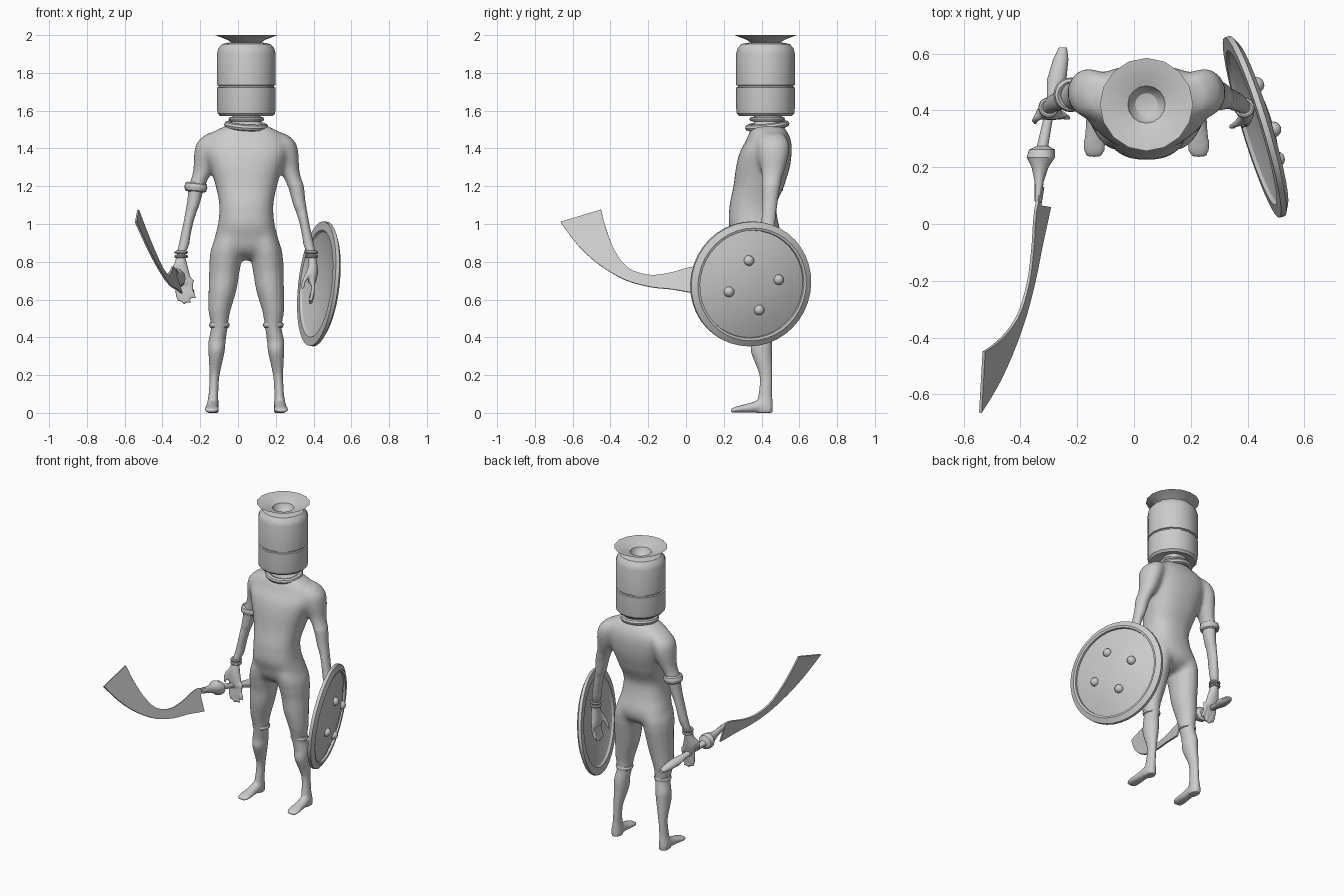
import bpy, bmesh, math
from mathutils import Vector, Matrix

if "Cube" in bpy.data.objects:
    bpy.data.objects.remove(bpy.data.objects["Cube"])

CX = 0.044  # body mirror plane
grey = bpy.data.materials.new("plain_grey")
grey.diffuse_color = (0.6, 0.6, 0.6, 1)
grey.use_nodes = True
grey.node_tree.nodes["Principled BSDF"].inputs["Base Color"].default_value = grey.diffuse_color


def finish(bm, name, angle=40):
    bmesh.ops.recalc_face_normals(bm, faces=bm.faces)
    me = bpy.data.meshes.new(name)
    bm.to_mesh(me)
    bm.free()
    ob = bpy.data.objects.new(name, me)
    bpy.context.collection.objects.link(ob)
    me.materials.append(grey)
    activate(ob)
    bpy.ops.object.shade_smooth_by_angle(angle=math.radians(angle))
    return ob


def activate(ob):
    bpy.ops.object.select_all(action='DESELECT')
    ob.select_set(True)
    bpy.context.view_layer.objects.active = ob


def smooth_path(rings, steps=5):
    """Catmull-Rom refinement of a list of tuples."""
    out = []
    for i in range(len(rings) - 1):
        p = [rings[max(0, min(len(rings) - 1, i + k))] for k in (-1, 0, 1, 2)]
        for j in range(steps):
            t = j / steps
            out.append(tuple(0.5 * (2 * b + (c - a) * t + (2 * a - 5 * b + 4 * c - d) * t * t
                                    + (3 * b - a - 3 * c + d) * t ** 3) for a, b, c, d in zip(*p)))
    return out + [rings[-1]]


def loft(bm, rings, axis='z', n=16, power=1.0):
    """Closed tube through elliptical rings (x, y, z, r1, r2) lying across the axis."""
    rows = []
    for x, y, z, a, b in rings:
        row = []
        for i in range(n):
            c, s = (math.copysign(abs(f(2 * math.pi * i / n)) ** power, f(2 * math.pi * i / n))
                    for f in (math.cos, math.sin))
            off = (a * c, b * s, 0) if axis == 'z' else (a * c, 0, b * s)
            row.append(bm.verts.new(Vector((x, y, z)) + Vector(off)))
        rows.append(row)
    for p, q in zip(rows, rows[1:]):
        for i in range(n):
            j = (i + 1) % n
            bm.faces.new((p[i], p[j], q[j], q[i]))
    bm.faces.new(rows[0][::-1])
    bm.faces.new(rows[-1])


def lathe(name, profile, n, mat, angle=40):
    bm = bmesh.new()
    vs = [bm.verts.new((r, 0, h)) for r, h in profile]
    es = [bm.edges.new(e) for e in zip(vs, vs[1:])]
    bmesh.ops.spin(bm, geom=vs + es, cent=(0, 0, 0), axis=(0, 0, 1),
                   angle=2 * math.pi, steps=n, use_merge=True)
    bmesh.ops.remove_doubles(bm, verts=bm.verts, dist=0.0005)
    bm.transform(mat)
    return finish(bm, name, angle)


def band(name, loc, major, minor, tilt=(0, 0, 0), squash=1.0):
    bpy.ops.mesh.primitive_torus_add(location=loc, rotation=tilt, major_radius=major,
                                     minor_radius=minor, major_segments=20, minor_segments=8)
    ob = bpy.context.object
    ob.name = name
    ob.scale.z = squash
    ob.data.materials.append(grey)
    bpy.ops.object.shade_smooth_by_angle(angle=math.radians(40))


# Body: torso, arms, hands, legs and feet fused into one skin
body = bmesh.new()
loft(body, smooth_path([(CX, y, z, a, b) for z, y, a, b in (
    (.81, .395, .06, .05), (.84, .39, .13, .1), (.88, .385, .17, .125), (.93, .378, .168, .132),
    (1.0, .358, .15, .133), (1.1, .355, .143, .124), (1.2, .385, .162, .134), (1.3, .407, .194, .143),
    (1.38, .422, .22, .138), (1.44, .437, .212, .12), (1.48, .437, .187, .104),
    (1.51, .435, .13, .085), (1.535, .435, .08, .075), (1.6, .435, .075, .075))]), n=32, power=.85)

arm = ((1.48, .165, .455, .045, .065), (1.43, .195, .46, .07, .088), (1.36, .213, .462, .066, .084),
       (1.28, .23, .46, .053, .064), (1.2, .262, .45, .043, .05), (1.12, .278, .445, .036, .042),
       (1.0, .307, .435, .028, .038), (.9, .328, .425, .029, .032), (.84, .345, .41, .024, .026))
palms = {1: ((.8, .35, .4, .025, .035), (.74, .352, .395, .028, .046), (.685, .346, .395, .02, .046)),
         -1: ((.8, .347, .4, .032, .028), (.74, .345, .392, .046, .026), (.685, .332, .385, .046, .02))}
leg = ((.98, .08, .375, .06, .1), (.92, .09, .376, .078, .12), (.85, .105, .382, .088, .122),
       (.75, .116, .385, .081, .102), (.65, .126, .38, .074, .088), (.55, .141, .382, .06, .07),
       (.5, .143, .385, .051, .06), (.45, .143, .39, .044, .054), (.38, .155, .4, .046, .056),
       (.32, .158, .4, .043, .057), (.2, .168, .423, .027, .035), (.1, .174, .42, .026, .037),
       (.04, .178, .417, .032, .044), (.0, .178, .417, .033, .044))
foot = ((.45, .03, .026, .028), (.4, .036, .032, .036), (.34, .027, .034, .027),
        (.28, .019, .04, .019), (.25, .014, .036, .014), (.234, .01, .024, .009))

for s in (-1, 1):
    for limb in (arm + palms[s], leg):
        loft(body, smooth_path([(CX + s * d, y, z, a, b) for z, d, y, a, b in limb], 4))
    loft(body, smooth_path([(CX + s * (.178 + (.45 - y) * .03), y, z, a, b)
                            for y, z, a, b in foot], 3), 'y')
    for k in range(4):  # fingers, turned across the grip on the sword side
        drop = (.0, -.015, -.01, .015)[k]
        side, fwd = (0, .357 + .026 * k) if s > 0 else (.015 - .026 * k, .385)
        loft(body, [(CX + s * (d + side), fwd - t, z, .012, .012) for d, t, z in (
            (.35, 0, .71), (.355, .004, .66), (.348, .008, .62 + drop), (.338, .01, .59 + drop))], n=8)
    # thumb
    tip = ((.345, .378, .78, .016), (.322, .355, .73, .015), (.303, .345, .69, .013),
           (.297, .343, .655, .009)) if s > 0 else (
          (.355, .39, .8, .015), (.385, .375, .77, .014), (.395, .365, .74, .012), (.39, .355, .7, .009))
    loft(body, [(CX + s * d, y, z, r, r) for d, y, z, r in tip], n=8)

skin = finish(body, "body")
activate(skin)
rm = skin.modifiers.new("fuse", 'REMESH')
rm.mode, rm.voxel_size, rm.use_smooth_shade = 'VOXEL', 0.008, True
bpy.ops.object.modifier_apply(modifier="fuse")
# Blend the hips and shoulders strongly, everything else lightly
joints = skin.vertex_groups.new(name="joints")
joints.add([v.index for v in skin.data.vertices if abs(v.co.x - CX) < .3
            and (.8 < v.co.z < 1.08 or 1.22 < v.co.z < 1.49)], 1.0, 'REPLACE')
for name, count, group in (("blend", 50, "joints"), ("soften", 9, "")):
    sm = skin.modifiers.new(name, 'SMOOTH')
    sm.factor, sm.iterations, sm.vertex_group = 0.5, count, group
    bpy.ops.object.modifier_apply(modifier=name)

# Barrel head with a thin seam, flared funnel and bowl on top
lathe("head", [(0, 1.59), (.09, 1.585), (.14, 1.572), (.152, 1.585), (.155, 1.61), (.155, 1.722),
               (.147, 1.725), (.147, 1.732), (.155, 1.735), (.155, 1.905), (.148, 1.93),
               (.128, 1.953), (.08, 1.962), (.1, 1.975), (.164, 2.0), (.158, 2.0),
               (.066, 1.966), (.06, 1.945), (.04, 1.925), (0, 1.915)],
      16, Matrix.Translation((CX, .421, 0)), 30)

# Necklace, armband, bracelets and knee bands
band("necklace", (CX, .43, 1.52), .1, .018, (math.radians(6), math.radians(4), 0))
band("collar", (CX, .43, 1.555), .082, .012)
band("armband", (CX - .267, .455, 1.195), .047, .014, (0, math.radians(5), 0), 1.8)
for s in (-1, 1):
    for dz in (0, .022):
        band("bracelet", (CX + s * .345, .41, .828 + dz), .027, .009)
    band("knee_band", (CX + s * .143, .39, .465), .044, .011, (0, 0, 0), 1.4)

# Round shield: raised rim, domed face, hollow back
face_dir = Vector((.95, .29, -.11)).normalized()
turn = face_dir.to_track_quat('Z', 'Y').to_matrix().to_4x4()
shield_mat = Matrix.Translation((.427, .343, .683)) @ turn
lathe("shield", [(0, .056), (.1, .051), (.2, .034), (.285, .008), (.287, .022), (.3, .025),
                 (.332, .008), (.332, -.012), (.285, -.014), (.275, -.002), (.2, .022),
                 (.1, .039), (0, .044)], 40, shield_mat, 30)
# Four studs, half domes seated on the face at their sideways and upright position
nx, ny, nz = face_dir
for dy, dz in ((-.01, .123), (.147, .022), (.044, -.138), (-.115, -.042)):
    seat = shield_mat.translation + face_dir * .045
    px = seat.x - (ny * (.343 + dy - seat.y) + nz * (.683 + dz - seat.z)) / nx
    lathe("shield_stud", [(0, -.004), (.028, -.004), (.027, .008), (.02, .019), (.011, .025), (0, .027)],
          12, Matrix.Translation((px, .343 + dy, .683 + dz)) @ turn, 50)

# Curved blade: strip between lower and upper edge in a leaning plane
lower = [(-.665, 1.01), (-.57, .885), (-.46, .785), (-.325, .705), (-.19, .667), (-.08, .655),
         (.02, .638), (.06, .632), (.066, .735), (.13, .735)]
upper = [(-.45, 1.075), (-.425, .98), (-.38, .865), (-.31, .77), (-.2, .73), (-.09, .74),
         (.0, .765), (.05, .775), (.07, .772), (.13, .755)]
lower, upper = smooth_path(lower[:8], 3) + lower[8:], smooth_path(upper[:8], 3) + upper[8:]
bm = bmesh.new()
rows = [[bm.verts.new((-.305 - .34 * (z - .64) + .16 * (y - .025), y, z)) for y, z in edge]
        for edge in (lower, upper)]
for i in range(len(lower) - 1):
    bm.faces.new((rows[0][i], rows[0][i + 1], rows[1][i + 1], rows[1][i]))
blade = finish(bm, "blade")
sol = blade.modifiers.new("thickness", 'SOLIDIFY')
sol.thickness, sol.offset = 0.01, 0
bpy.ops.object.modifier_apply(modifier="thickness")
bpy.ops.object.shade_smooth_by_angle(angle=math.radians(30))

# Flared guard, grip and pommel
bm = bmesh.new()
loft(bm, [(-.338, .08, .75, .012, .02), (-.334, .15, .735, .016, .022), (-.331, .2, .724, .03, .03),
          (-.328, .235, .716, .05, .05), (-.324, .262, .71, .046, .046), (-.322, .275, .707, .02, .02),
          (-.305, .36, .69, .017, .017), (-.285, .45, .668, .022, .02), (-.272, .51, .655, .034, .026),
          (-.258, .58, .64, .027, .022), (-.25, .622, .63, .014, .012)], 'y', 12)
finish(bm, "sword_hilt", 35)
